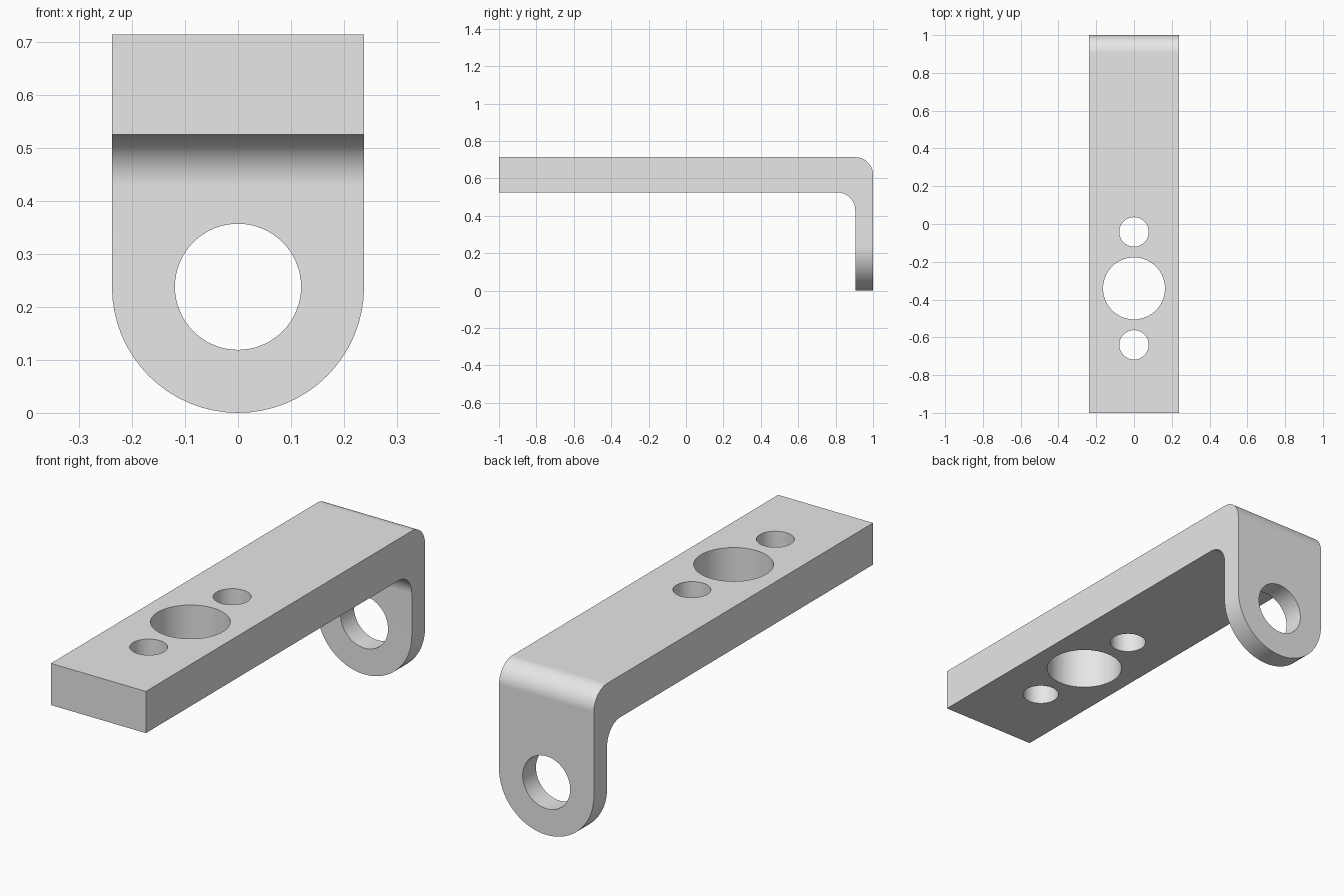
import bpy, bmesh
from math import sin, cos, pi, radians
from mathutils import Vector

if "Cube" in bpy.data.objects:
    bpy.data.objects.remove(bpy.data.objects["Cube"], do_unlink=True)

HALF_W = 0.238     # half width, also the radius of the tongue end
TOP, UNDER = 0.714, 0.525
FLANGE_Y = 0.905   # inner face of the flange
BEND = 0.095       # bend radius, inside and outside

steel = bpy.data.materials.new("plain grey")
steel.use_nodes = True
grey = (0.8, 0.8, 0.8, 1)
steel.diffuse_color = grey
steel.node_tree.nodes["Principled BSDF"].inputs["Base Color"].default_value = grey


def arc(cu, cv, r, start, end, n):
    angles = [radians(start + (end - start) * i / n) for i in range(n + 1)]
    return [(cu + r * cos(a), cv + r * sin(a)) for a in angles]


def extrude_outline(name, points, place, shift):
    """Prism from a 2D outline; place maps (u, v) to space."""
    bm = bmesh.new()
    face = bm.faces.new([bm.verts.new(place(u, v)) for u, v in points])
    new = bmesh.ops.extrude_face_region(bm, geom=[face])["geom"]
    bmesh.ops.translate(bm, vec=Vector(shift),
                        verts=[g for g in new if isinstance(g, bmesh.types.BMVert)])
    bmesh.ops.recalc_face_normals(bm, faces=bm.faces[:])
    mesh = bpy.data.meshes.new(name)
    bm.to_mesh(mesh)
    bm.free()
    mesh.materials.append(steel)
    obj = bpy.data.objects.new(name, mesh)
    bpy.context.collection.objects.link(obj)
    return obj


def apply_boolean(target, cutter, operation):
    cutter.hide_render = True
    mod = target.modifiers.new(operation.title(), 'BOOLEAN')
    mod.operation, mod.solver, mod.object = operation, 'EXACT', cutter
    bpy.ops.object.modifier_apply(modifier=mod.name)
    bpy.data.objects.remove(cutter, do_unlink=True)


# Bent side profile: thick arm with a thinner flange hanging at the back
profile = [(-1, UNDER), (-1, TOP)]
profile += arc(1 - BEND, TOP - BEND, BEND, 90, 0, 16)
profile += [(1, -0.1), (FLANGE_Y, -0.1)]
profile += arc(FLANGE_Y - BEND, UNDER - BEND, BEND, 0, 90, 16)
bracket = extrude_outline("bent_bracket", profile,
                          lambda y, z: (-0.4, y, z), (0.8, 0, 0))
bpy.ops.object.select_all(action='DESELECT')
bpy.context.view_layer.objects.active = bracket
bracket.select_set(True)

# Trim to width, with a round end on the flange
tongue = [(HALF_W, 1), (-HALF_W, 1)] + arc(0, HALF_W, HALF_W, 180, 360, 32)
apply_boolean(bracket, extrude_outline("tongue_trim", tongue,
              lambda x, z: (x, -1.2, z), (0, 2.4, 0)), 'INTERSECT')

# Flange hole
apply_boolean(bracket, extrude_outline("flange_hole", arc(0, HALF_W, 0.119, 0, 360, 64)[:-1],
              lambda x, z: (x, 0.7, z), (0, 0.5, 0)), 'DIFFERENCE')

# Large hole through the arm with a small one on each side
for y, r in ((-0.042, 0.078), (-0.341, 0.164), (-0.64, 0.078)):
    apply_boolean(bracket, extrude_outline("arm_hole", arc(0, y, r, 0, 360, 64)[:-1],
                  lambda x, v: (x, v, 0.4), (0, 0, 0.5)), 'DIFFERENCE')

# Smooth bends and holes, flat faces kept clean
bpy.ops.object.shade_smooth_by_angle(angle=radians(30))
normals = bracket.modifiers.new("Clean Normals", 'WEIGHTED_NORMAL')
normals.keep_sharp = True
